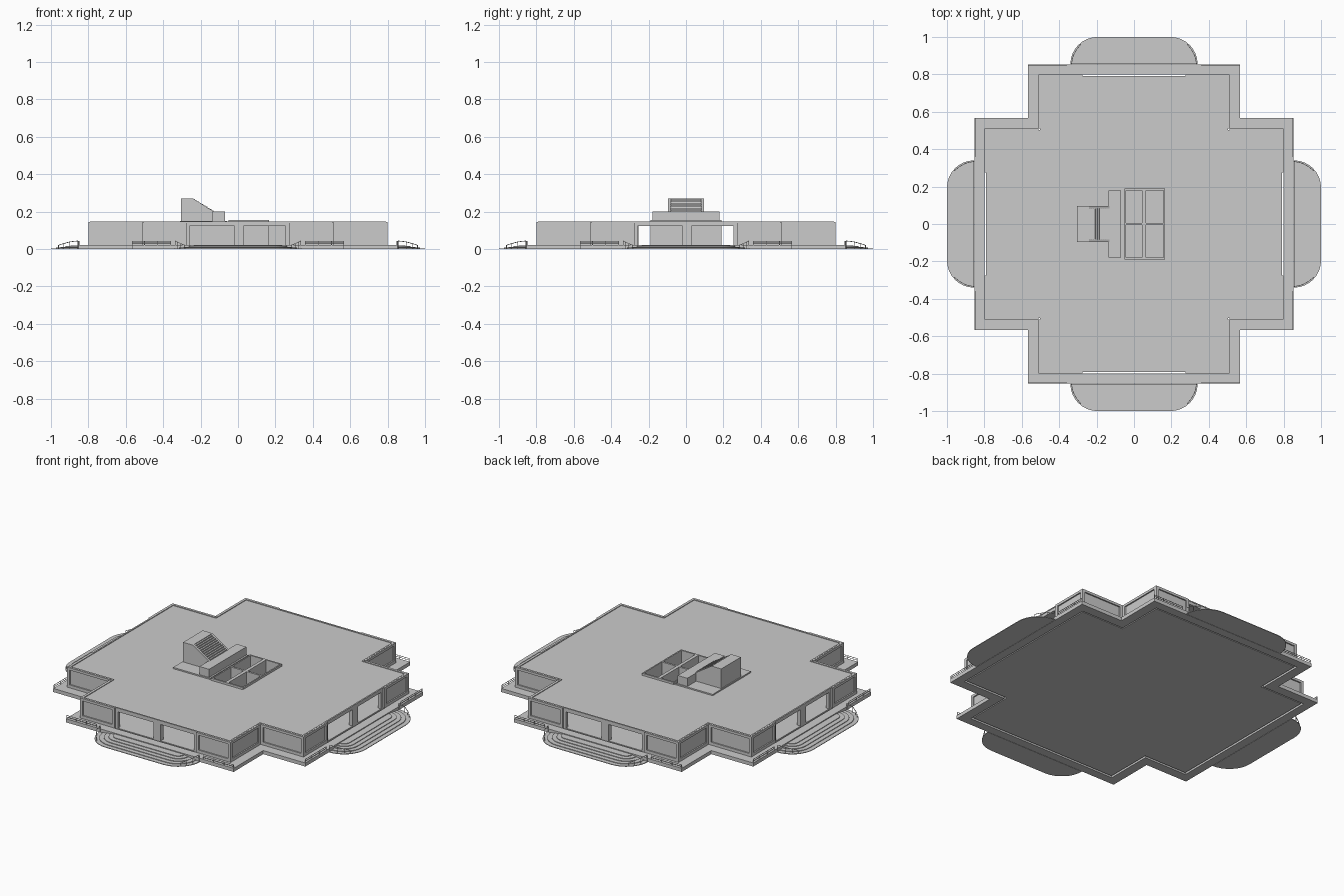
import bpy, bmesh, math
from mathutils import Matrix, Vector

if "Cube" in bpy.data.objects:
    bpy.data.objects.remove(bpy.data.objects["Cube"])


def finish(bm, name, turn=0):
    """Turn a bmesh into a named object, rotated by quarter turns about z."""
    bmesh.ops.recalc_face_normals(bm, faces=bm.faces)
    bmesh.ops.transform(bm, matrix=Matrix.Rotation(turn * math.pi / 2, 4, 'Z'), verts=bm.verts)
    me = bpy.data.meshes.new(name)
    bm.to_mesh(me)
    bm.free()
    ob = bpy.data.objects.new(name, me)
    bpy.context.collection.objects.link(ob)
    return ob


def boxes(name, spans, turn=0):
    """Several boxes in one object, each (x0, x1, y0, y1, z0, z1)."""
    bm = bmesh.new()
    for x0, x1, y0, y1, z0, z1 in spans:
        m = Matrix.Translation(((x0 + x1) / 2, (y0 + y1) / 2, (z0 + z1) / 2)) @ \
            Matrix.Diagonal((abs(x1 - x0), y1 - y0, z1 - z0, 1))
        bmesh.ops.create_cube(bm, size=1, matrix=m)
    return finish(bm, name, turn)


def prism(name, pts, lo, hi, axis='z', turn=0):
    """Extrude an outline along z (xy outline) or y (xz outline)."""
    bm = bmesh.new()
    co = (lambda p, h: (p[0], p[1], h)) if axis == 'z' else (lambda p, h: (p[0], h, p[1]))
    f = bm.faces.new([bm.verts.new(co(p, lo)) for p in pts])
    r = bmesh.ops.extrude_face_region(bm, geom=[f])
    d = (0, 0, hi - lo) if axis == 'z' else (0, hi - lo, 0)
    bmesh.ops.translate(bm, vec=d, verts=[v for v in r['geom'] if isinstance(v, bmesh.types.BMVert)])
    return finish(bm, name, turn)


def cross(a, b):
    """Outline of a plus shape, arm reach a, arm half width b."""
    pts = []
    for k in range(4):
        c, s = round(math.cos(k * math.pi / 2)), round(math.sin(k * math.pi / 2))
        pts += [(c * x - s * y, s * x + c * y) for x, y in ((a, -b), (a, b), (b, b))]
    return pts


def ring(name, outer, inner, z0, z1):
    bm = bmesh.new()
    loops = [[bm.verts.new((x, y, z)) for x, y in o]
             for o, z in ((outer, z0), (outer, z1), (inner, z1), (inner, z0))]
    n = len(outer)
    for j in range(4):
        a, b = loops[j], loops[(j + 1) % 4]
        for i in range(n):
            bm.faces.new((a[i], a[(i + 1) % n], b[(i + 1) % n], b[i]))
    return finish(bm, name)


def rod(bm, a, b, r=0.0018):
    a, b = Vector(a), Vector(b)
    d = b - a
    m = Matrix.Translation((a + b) / 2) @ d.to_track_quat('Z', 'Y').to_matrix().to_4x4()
    bmesh.ops.create_cone(bm, cap_ends=True, segments=6, radius1=r, radius2=r, depth=d.length, matrix=m)


FLOOR, ROOF = 0.022, 0.145

# base: terrace ring with a thin gap to the floor slab
ring("terrace", cross(0.853, 0.568), cross(0.80, 0.51), 0, FLOOR)
prism("floor_slab", cross(0.79, 0.50), 0.003, FLOOR)

# roof slab with courtyard opening, and its raised edge
roof = prism("roof_slab", cross(0.79, 0.50), 0.122, 0.142)
cutter = boxes("court_cutter", [(-0.05, 0.165, -0.185, 0.185, 0.1, 0.2)])
cutter.hide_render = True
cutter.hide_viewport = True
mod = roof.modifiers.new("court", 'BOOLEAN')
mod.operation, mod.object, mod.solver = 'DIFFERENCE', cutter, 'EXACT'
ring("roof_edge", cross(0.792, 0.502), cross(0.783, 0.493), 0.14, ROOF + 0.001)


def window_wall(name, x0, x1, y, turn):
    """Framed wall panel facing -y with a recessed pane."""
    w, t = 0.018, 0.011
    boxes(name, [(x0, x1, y, y + t, FLOOR, 0.04), (x0, x1, y, y + t, 0.13, ROOF),
                 (x0, x0 + w, y, y + t, 0.04, 0.13), (x1 - w, x1, y, y + t, 0.04, 0.13),
                 (x0 + w, x1 - w, y + 0.008, y + 0.011, 0.04, 0.13)], turn)


for k in range(4):
    # walls of each arm and the recessed walls beside it
    for s in (-1, 1):
        for nm, a, b, y in (("arm_window_wall", 0.275, 0.51, -0.80), ("corner_window_wall", 0.51, 0.80, -0.51)):
            x0, x1 = sorted((s * a, s * b))
            window_wall(nm, x0, x1, y, k)
    # entrance post and jambs
    boxes("entrance_frame", [(-0.02, 0.03, -0.79, -0.765, FLOOR, 0.122),
                             (-0.275, -0.26, -0.79, -0.77, FLOOR, 0.122),
                             (0.255, 0.275, -0.79, -0.77, FLOOR, 0.122)], k)
    # rounded entrance steps
    n = 5
    for i in range(n):
        r = 0.145 - i * 0.026
        arc = [(0.195 + r * math.cos(t * math.pi / 16), -0.855 - r * math.sin(t * math.pi / 16)) for t in range(9)]
        pts = arc + [(-x, y) for x, y in reversed(arc)]
        prism("entrance_step", pts, i * FLOOR / (n + 1), (i + 1) * FLOOR / (n + 1), turn=k)
    # handrails along the terrace edge and down the step ends
    bm = bmesh.new()
    for s in (-1, 1):
        e = 0.85
        path = [(s * 0.36, -e), (s * 0.43, -e), (s * 0.50, -e), (s * 0.565, -e)]
        for z in (0.032, 0.042):
            rod(bm, (*path[0], z), (*path[-1], z))
        for p in path:
            rod(bm, (*p, FLOOR), (*p, 0.042))
        down = [(0.335, 0.855, 0.043), (0.325, 0.90, 0.038), (0.305, 0.935, 0.028), (0.285, 0.96, 0.02)]
        down = [(s * x, -y, z) for x, y, z in down]
        for a, b in zip(down, down[1:]):
            rod(bm, a, b)
        for x, y, z in down:
            rod(bm, (x, y, 0), (x, y, z))
    finish(bm, "handrails", k)

# central core below the roof
boxes("core_walls", [(-0.305, -0.295, -0.185, 0.185, FLOOR, 0.122),
                     (-0.20, -0.03, -0.19, -0.18, FLOOR, 0.122), (-0.20, -0.03, 0.18, 0.19, FLOOR, 0.122),
                     (-0.30, -0.20, -0.185, -0.18, FLOOR, 0.122), (-0.30, -0.20, 0.18, 0.185, FLOOR, 0.122),
                     (-0.06, -0.05, -0.185, 0.185, FLOOR, ROOF), (0.165, 0.26, -0.005, 0.005, FLOOR, 0.122)])

# courtyard shafts: outer walls, dividers and curbs
top = 0.155
spans = [(0.043, 0.063, -0.19, 0.19, FLOOR, top), (-0.05, 0.165, -0.006, 0.006, FLOOR, top),
         (0.158, 0.166, -0.19, 0.19, FLOOR, top), (-0.05, -0.042, -0.19, 0.19, FLOOR, top)]
spans += [(-0.05, 0.165, min(s * 0.18, s * 0.19), max(s * 0.18, s * 0.19), FLOOR, top) for s in (-1, 1)]
boxes("courtyard_shafts", spans)

# rooftop stair housing: pad, low box, side cheeks and stepped flight
boxes("stair_pad", [(-0.31, -0.06, -0.185, 0.185, 0.141, 0.15)])
boxes("low_housing", [(-0.135, -0.07, -0.18, 0.18, 0.148, 0.20)])
side = [(-0.305, 0.148), (-0.07, 0.148), (-0.07, 0.20), (-0.13, 0.20), (-0.24, 0.27), (-0.305, 0.27)]
for s in (-1, 1):
    lo, hi = sorted((s * 0.08, s * 0.095))
    prism("stair_cheek", side, lo, hi, axis='y')
steps, n = [(-0.305, 0.148), (-0.13, 0.148), (-0.13, 0.20)], 10
for i in range(n):
    x, z = -0.13 - 0.11 * i / n, 0.20 + 0.066 * (i + 1) / n
    steps += [(x - 0.001, z), (x - 0.11 / n, z)]
steps.append((-0.305, 0.266))
prism("stair_flight", steps, -0.082, 0.082, axis='y')
boxes("stair_landing", [(-0.305, -0.24, -0.095, 0.095, 0.264, 0.27)])
